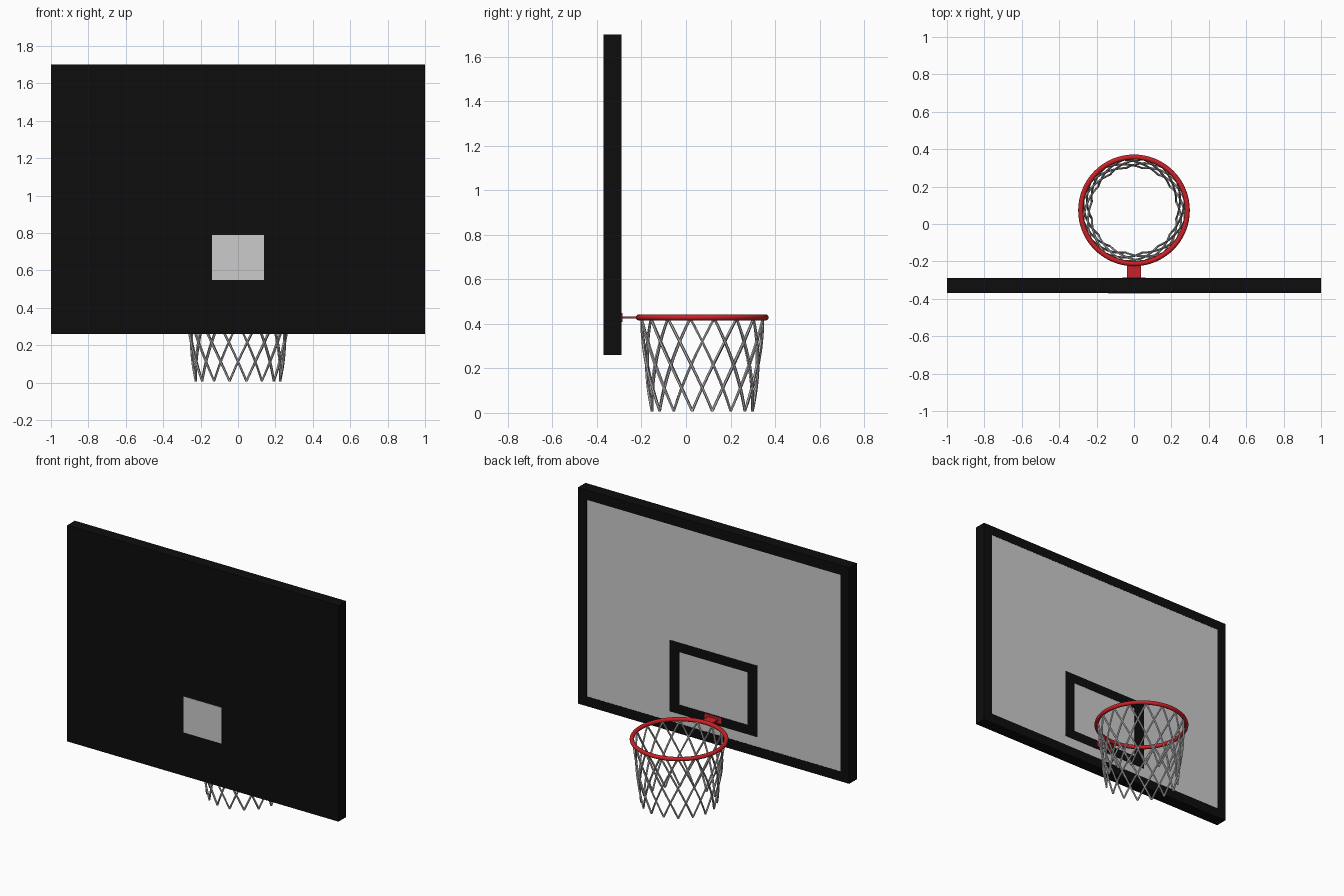
import bpy
from math import sin, cos, pi

if "Cube" in bpy.data.objects:
    bpy.data.objects.remove(bpy.data.objects["Cube"])


def material(name, rgb):
    m = bpy.data.materials.new(name)
    m.diffuse_color = (*rgb, 1)
    m.use_nodes = True
    m.node_tree.nodes["Principled BSDF"].inputs["Base Color"].default_value = m.diffuse_color
    return m


BLACK = material("black", (0.004, 0.004, 0.004))
RED = material("red", (0.6, 0.015, 0.02))


def box(name, x, y, z, mat=None):
    """Box from (min, max) ranges on each axis."""
    bpy.ops.mesh.primitive_cube_add(size=1, location=[sum(r) / 2 for r in (x, y, z)])
    ob = bpy.context.object
    ob.name = name
    ob.scale = [r[1] - r[0] for r in (x, y, z)]
    bpy.ops.object.transform_apply(location=False, rotation=False, scale=True)
    if mat:
        ob.data.materials.append(mat)
    return ob


def frame(name, hw, z, w, wz, y, mat):
    """Rectangular border made of two uprights and two rails."""
    for side, s in (("left", -1), ("right", 1)):
        box(f"{name}_{side}", sorted((s * hw, s * (hw - w))), y, z, mat)
    box(f"{name}_bottom", (w - hw, hw - w), y, (z[0], z[0] + wz), mat)
    box(f"{name}_top", (w - hw, hw - w), y, (z[1] - wz, z[1]), mat)


# Backboard: black body and border, grey face, grey patch on the back
box("backboard_body", (-1, 1), (-0.37, -0.30), (0.26, 1.70), BLACK)
frame("board_border", 1, (0.26, 1.70), 0.065, 0.065, (-0.30, -0.29), BLACK)
box("board_face", (-0.935, 0.935), (-0.30, -0.291), (0.325, 1.635))
box("back_patch", (-0.14, 0.14), (-0.3715, -0.36), (0.55, 0.79))

# Target rectangle above the hoop
frame("target", 0.325, (0.39, 0.865), 0.075, 0.062, (-0.295, -0.289), BLACK)

# Hoop, arm and mounting plate
CY, RIM_Z = 0.073, 0.429
bpy.ops.mesh.primitive_torus_add(location=(0, CY, RIM_Z), major_radius=0.285,
                                 minor_radius=0.0135, major_segments=64, minor_segments=14)
rim = bpy.context.object
rim.name = "rim"
rim.data.materials.append(RED)
bpy.ops.object.shade_smooth_by_angle()
box("rim_arm", (-0.037, 0.037), (-0.29, -0.205), (0.423, 0.433), RED)
box("mount_plate", (-0.062, 0.062), (-0.29, -0.285), (0.408, 0.448), RED)

# Net: crossing cords wound around a tapering cone
CORDS, STEPS = 16, 12
R_TOP, R_BOT, Z_TOP, Z_BOT = 0.277, 0.23, 0.425, 0.008
curve = bpy.data.curves.new("net", "CURVE")
curve.dimensions = "3D"
curve.bevel_depth = 0.006
curve.bevel_resolution = 1
curve.use_fill_caps = True
for i in range(CORDS):
    for direction in (-1, 1):
        sp = curve.splines.new("POLY")
        sp.points.add(STEPS)
        for k, p in enumerate(sp.points):
            t = k / STEPS
            a = 2 * pi / CORDS * (i + 0.5 + direction * 2 * t)
            r = R_TOP + (R_BOT - R_TOP) * t + direction * 0.003 * sin(pi * t)
            p.co = (r * cos(a), CY + r * sin(a), Z_TOP + (Z_BOT - Z_TOP) * t, 1)
net = bpy.data.objects.new("net", curve)
bpy.context.collection.objects.link(net)
bpy.ops.object.select_all(action="DESELECT")
net.select_set(True)
bpy.context.view_layer.objects.active = net
bpy.ops.object.convert(target="MESH")
bpy.ops.object.shade_smooth_by_angle()
